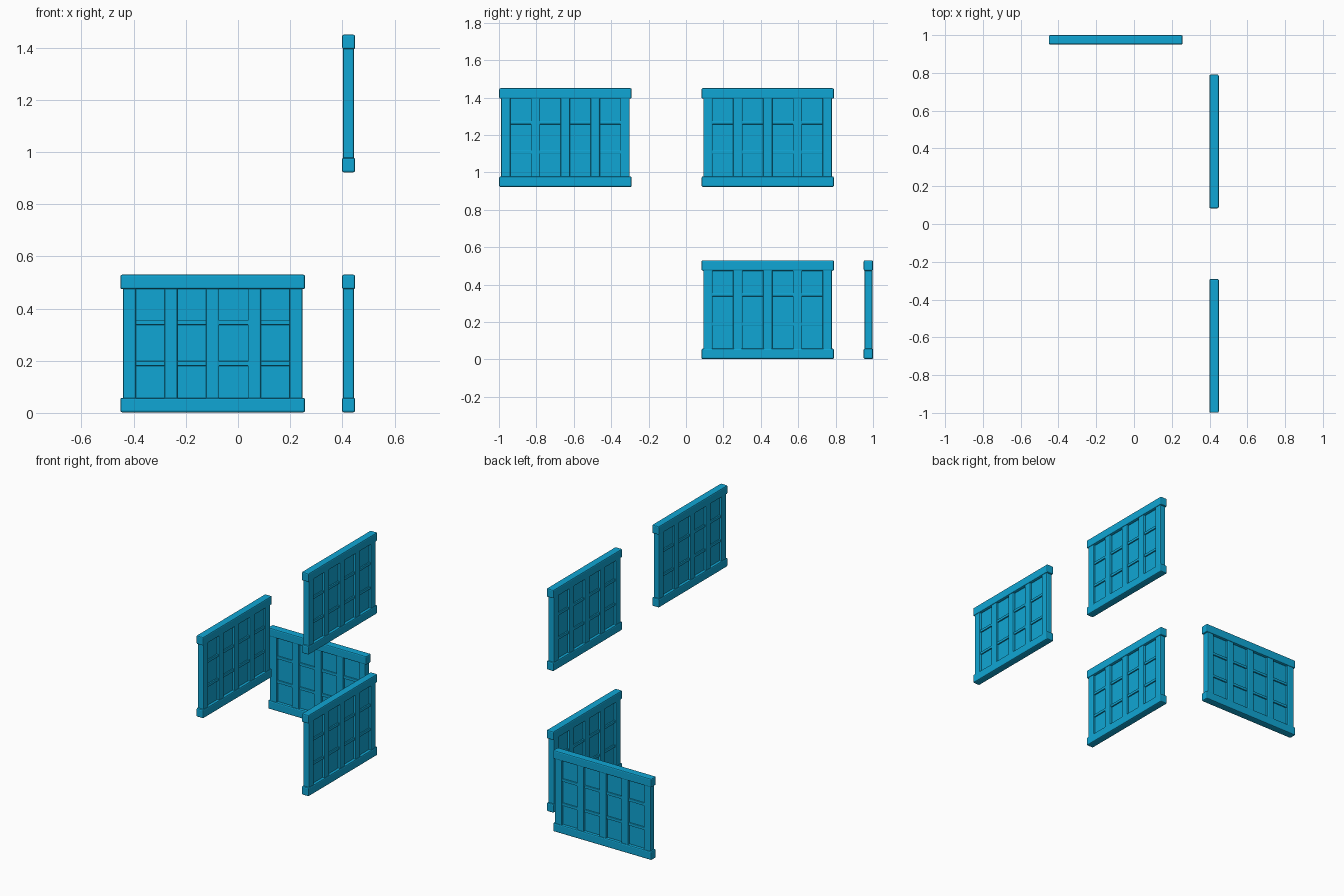
import bpy, math
from mathutils import Matrix

if "Cube" in bpy.data.objects:
    bpy.data.objects.remove(bpy.data.objects["Cube"])

blue = bpy.data.materials.new("blue")
blue.diffuse_color = (0.005, 0.38, 0.66, 1)
blue.use_nodes = True
blue.node_tree.nodes["Principled BSDF"].inputs["Base Color"].default_value = blue.diffuse_color


def box(name, size, loc, frame, bevel=0.0):
    bpy.ops.mesh.primitive_cube_add(size=1)
    ob = bpy.context.object
    ob.name = name
    ob.data.transform(Matrix.Diagonal((*size, 1)))
    ob.matrix_world = frame @ Matrix.Translation(loc)
    ob.data.materials.append(blue)
    if bevel:
        m = ob.modifiers.new("bevel", 'BEVEL')
        m.width = bevel
        m.segments = 2
        m.limit_method = 'ANGLE'
    return ob


def panel(name, origin, angle):
    # Local frame: panel width along x, thickness along y, bottom at z = 0
    f = Matrix.Translation(origin) @ Matrix.Rotation(angle, 4, 'Z')
    # Top and bottom rails
    box(name + "_bottom_rail", (0.708, 0.05, 0.056), (0, 0, 0.03), f, 0.007)
    box(name + "_top_rail", (0.708, 0.05, 0.056), (0, 0, 0.502), f, 0.007)
    # Infill sheet
    box(name + "_sheet", (0.66, 0.014, 0.44), (0, 0, 0.266), f)
    # Upright posts
    for i in range(5):
        x = (i - 2) * 0.1595
        box(f"{name}_post_{i}", (0.05, 0.042, 0.43), (x, 0, 0.266), f, 0.006)
    # Cross slats between posts
    for i, z in enumerate((0.189, 0.346)):
        box(f"{name}_slat_{i}", (0.64, 0.03, 0.018), (0, 0, z), f, 0.003)


# One back panel and three side panels on two levels
panel("back_panel", (-0.097, 0.975, 0), 0)
for name, y, z in (("lower_side_panel", 0.437, 0),
                   ("upper_rear_side_panel", 0.437, 0.92),
                   ("upper_front_side_panel", -0.645, 0.92)):
    panel(name, (0.424, y, z), math.pi / 2)
